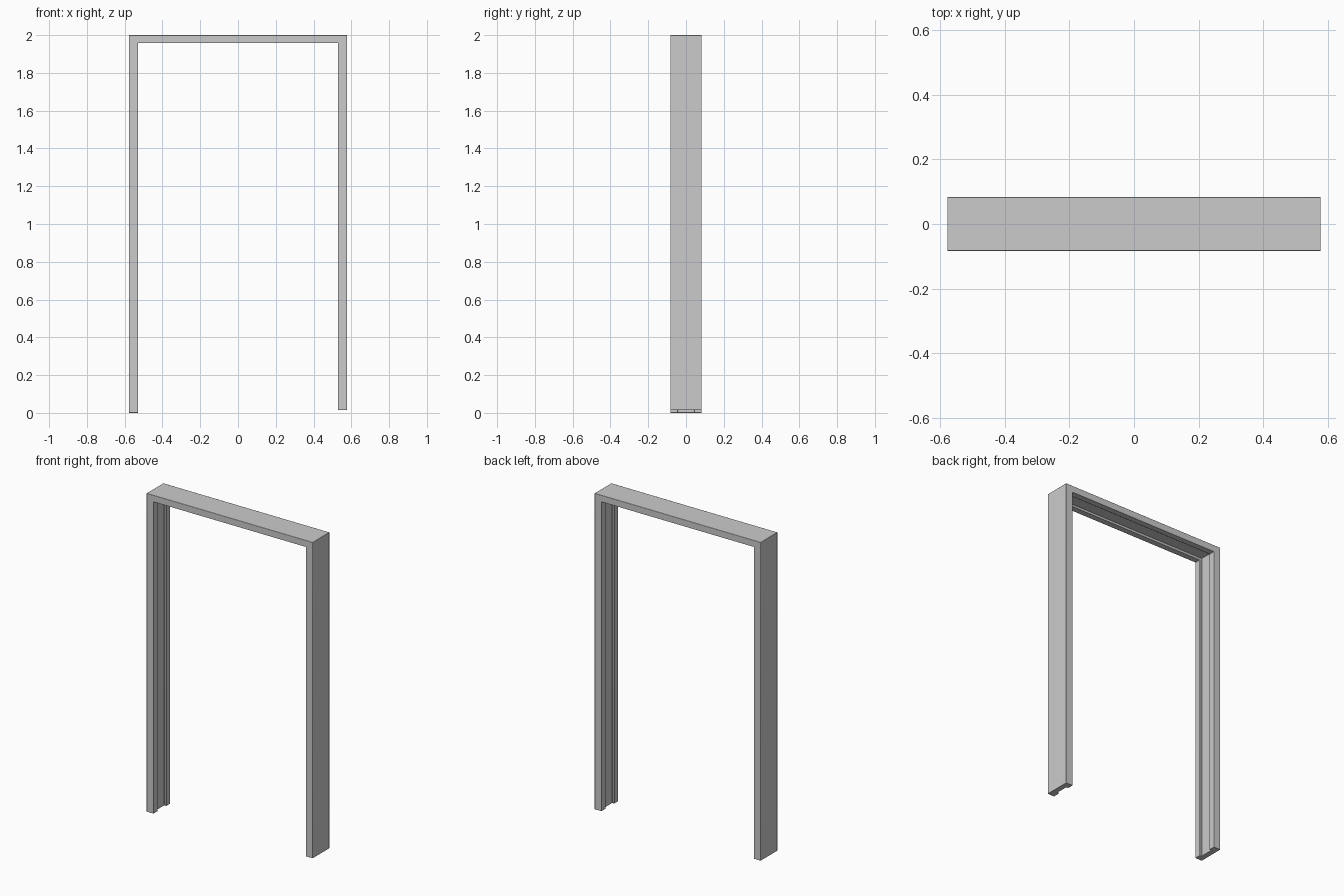
import bpy, bmesh

if "Cube" in bpy.data.objects:
    bpy.data.objects.remove(bpy.data.objects["Cube"])

W, D, H = 0.577, 0.083, 2.0      # half width, half depth, height
T_LEG, T_HEAD = 0.048, 0.042     # member thicknesses
LIP, GROOVE = 0.043, 0.014       # inner groove half width and depth
FOOT = {-1: 0.0, 1: 0.015}       # the right jamb stops slightly higher

# Cross-section as (y, inset fraction, extra depth): 0 = outside, 1 = opening side
SECTION = [(-D, 0, 0), (D, 0, 0), (D, 1, 0), (LIP, 1, 0), (LIP, 1, -GROOVE),
           (-LIP, 1, -GROOVE), (-LIP, 1, 0), (-D, 1, 0)]


def ring(bm, sx, z, at_foot):
    """One cross-section ring at a foot or a mitred top corner."""
    verts = []
    for y, side, extra in SECTION:
        x = sx * (W - side * T_LEG - extra)
        zz = z if at_foot else z - side * T_HEAD - extra
        verts.append(bm.verts.new((sx * (W - (side * T_LEG + extra)), y, zz)))
    return verts


# Grooved frame swept up one jamb, across the head and down the other jamb
bm = bmesh.new()
rings = [ring(bm, -1, FOOT[-1], True), ring(bm, -1, H, False),
         ring(bm, 1, H, False), ring(bm, 1, FOOT[1], True)]
for a, b in zip(rings, rings[1:]):
    for i in range(len(a)):
        j = (i + 1) % len(a)
        bm.faces.new((a[i], a[j], b[j], b[i]))
bm.faces.new(rings[0])
bm.faces.new(rings[-1])
bmesh.ops.recalc_face_normals(bm, faces=bm.faces)

mesh = bpy.data.meshes.new("door_frame")
bm.to_mesh(mesh)
bm.free()
frame = bpy.data.objects.new("door_frame", mesh)
bpy.context.collection.objects.link(frame)

# Very fine softened edges, as on pressed metal
bevel = frame.modifiers.new("soft_edges", "BEVEL")
bevel.width = 0.002
bevel.segments = 2
bpy.context.view_layer.objects.active = frame
frame.select_set(True)
bpy.ops.object.shade_smooth_by_angle(angle=1.0)
